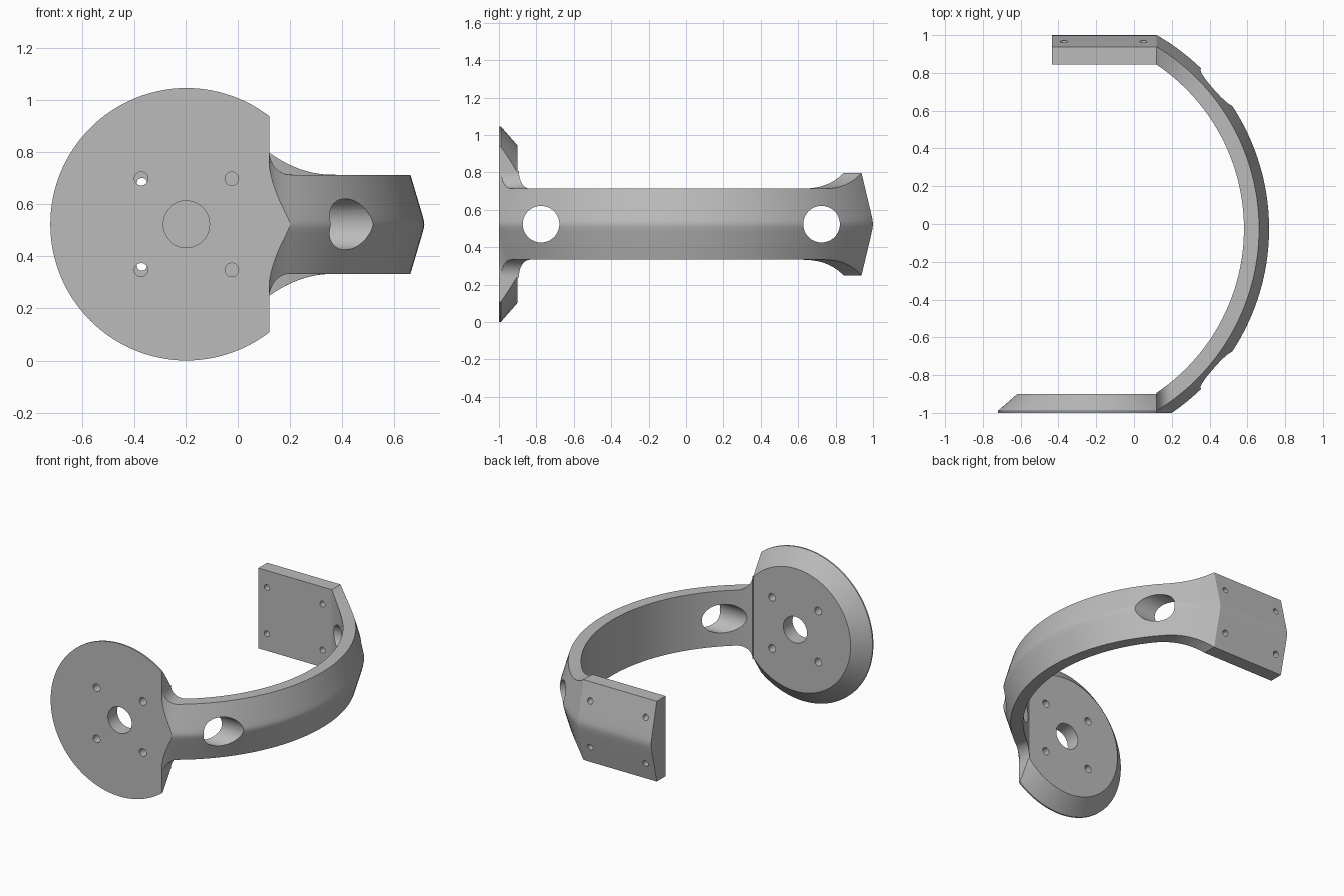
import bpy, bmesh, math
from mathutils import Matrix, Vector

cube = bpy.data.objects.get("Cube")
if cube:
    bpy.data.objects.remove(cube, do_unlink=True)

GREY = (0.5, 0.5, 0.5, 1)
mat = bpy.data.materials.new("matte grey")
mat.use_nodes = True
mat.diffuse_color = GREY
mat.node_tree.nodes["Principled BSDF"].inputs["Base Color"].default_value = GREY

MID_Z = 0.523        # height of the symmetry plane
ARC_X, ARC_Y = -0.465, -0.025
JOIN_X = 0.12        # where the arc meets both plates
PLATE_END = -0.435
DISC_X = -0.198


def make_object(name, bm):
    bmesh.ops.recalc_face_normals(bm, faces=bm.faces)
    mesh = bpy.data.meshes.new(name)
    bm.to_mesh(mesh)
    bm.free()
    obj = bpy.data.objects.new(name, mesh)
    bpy.context.collection.objects.link(obj)
    mesh.materials.append(mat)
    return obj


def slice_off(bm, point, normal):
    """Remove everything past a plane and cap the opening."""
    geom = bm.verts[:] + bm.edges[:] + bm.faces[:]
    cut = bmesh.ops.bisect_plane(bm, geom=geom, dist=1e-5, plane_co=point,
                                 plane_no=normal, clear_outer=True)
    edges = [e for e in cut["geom_cut"] if isinstance(e, bmesh.types.BMEdge)]
    bmesh.ops.holes_fill(bm, edges=edges, sides=0)


def drill(obj, holes):
    """Cut round holes, each given as centre, radius, depth, axis."""
    bm = bmesh.new()
    for centre, radius, depth, axis in holes:
        turn = Vector((0, 0, 1)).rotation_difference(Vector(axis)).to_matrix().to_4x4()
        bmesh.ops.create_cone(bm, cap_ends=True, segments=40, radius1=radius,
                              radius2=radius, depth=depth,
                              matrix=Matrix.Translation(centre) @ turn)
    cutter = make_object(obj.name + "_cutter", bm)
    cutter.hide_render = True
    mod = obj.modifiers.new("holes", "BOOLEAN")
    mod.operation = "DIFFERENCE"
    mod.solver = "EXACT"
    mod.object = cutter
    bpy.context.view_layer.objects.active = obj
    bpy.ops.object.modifier_apply(modifier=mod.name)
    bpy.data.objects.remove(cutter, do_unlink=True)


def smooth(obj):
    bpy.ops.object.select_all(action="DESELECT")
    obj.select_set(True)
    bpy.context.view_layer.objects.active = obj
    bpy.ops.object.shade_smooth_by_angle(angle=math.radians(22))


def half_height(x, front):
    """Strap half height, flaring out towards both plates."""
    if front:
        u = min(max((0.2 - x) / 0.08, 0), 1)
        return 0.19 + 0.095 * (1 - math.sqrt(1 - u * u))
    u = min(max((0.36 - x) / 0.24, 0), 1)
    return 0.19 + 0.085 * u * u


# Curved strap with a ridged outside, running straight on into the rear plate
profile = [(1.047, -1), (1.047, 1), (1.127, 1), (1.172, 0.2), (1.178, 0.08),
           (1.18, 0), (1.178, -0.08), (1.172, -0.2), (1.127, -1)]
bm = bmesh.new()
rings = []
STEPS = 100
for i in range(STEPS + 1):
    t = math.sin(math.pi * (i / STEPS - 0.5))
    ring = []
    for radius, side in profile:
        angle = t * math.acos((JOIN_X - ARC_X) / radius)
        x = ARC_X + radius * math.cos(angle)
        y = ARC_Y + radius * math.sin(angle)
        ring.append(bm.verts.new((x, y, MID_Z + side * half_height(x, t < 0))))
    rings.append(ring)
rings.append([bm.verts.new((PLATE_END, v.co.y, v.co.z)) for v in rings[-1]])
count = len(profile)
for a, b in zip(rings, rings[1:]):
    for k in range(count):
        n = (k + 1) % count
        bm.faces.new((a[k], a[n], b[n], b[k]))
bm.faces.new(rings[0])
bm.faces.new(rings[-1])
slice_off(bm, (0, -1, 0), (0, -1, 0))
strap = make_object("curved_strap_and_rear_plate", bm)

# Two large cross holes in the strap and four screw holes in the rear plate
holes = [((0.5, ARC_Y + s * 0.75, MID_Z), 0.098, 1.0, (1, 0, 0)) for s in (-1, 1)]
holes += [((x, 0.92, MID_Z + s * 0.158), 0.02, 0.4, (0, 1, 0))
          for x in (-0.37, 0.05) for s in (-1, 1)]
drill(strap, holes)
smooth(strap)

# Round front plate with a chamfered back, trimmed flat at the strap
bm = bmesh.new()
loops = []
for y, radius in ((-1, 0.523), (-0.99, 0.523), (-0.9, 0.42)):
    turn = Matrix.Translation((DISC_X, y, MID_Z)) @ Matrix.Rotation(math.pi / 2, 4, "X")
    loops.append(bmesh.ops.create_circle(bm, segments=128, radius=radius, matrix=turn)["verts"])
for a, b in zip(loops, loops[1:]):
    for k in range(len(a)):
        n = (k + 1) % len(a)
        bm.faces.new((a[k], a[n], b[n], b[k]))
bm.faces.new(loops[0])
bm.faces.new(loops[-1])
slice_off(bm, (JOIN_X, 0, 0), (1, 0, 0))
disc = make_object("round_front_plate", bm)

# Centre hole and four screw holes
holes = [((DISC_X, -0.95, MID_Z), 0.09, 0.4, (0, 1, 0))]
holes += [((DISC_X + i * 0.175, -0.95, MID_Z + j * 0.175), 0.026, 0.4, (0, 1, 0))
          for i in (-1, 1) for j in (-1, 1)]
drill(disc, holes)
smooth(disc)
